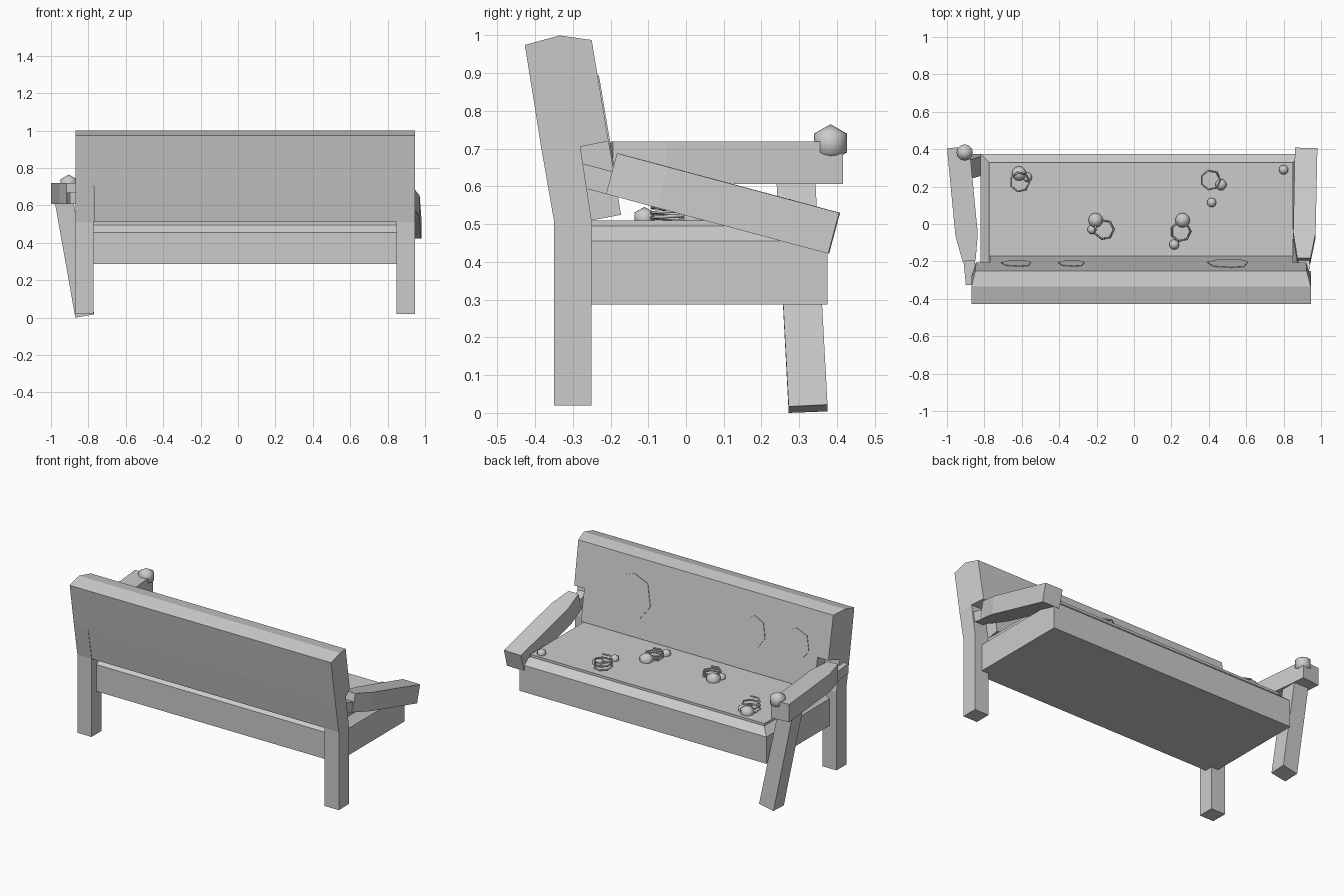
import bpy, bmesh, math
from mathutils import Vector, Matrix

if "Cube" in bpy.data.objects:
    bpy.data.objects.remove(bpy.data.objects["Cube"])


def loft(name, loops):
    """Closed solid from matching vertex loops."""
    bm = bmesh.new()
    rings = [[bm.verts.new(p) for p in lp] for lp in loops]
    n = len(rings[0])
    for a, b in zip(rings, rings[1:]):
        for i in range(n):
            j = (i + 1) % n
            bm.faces.new((a[i], a[j], b[j], b[i]))
    bm.faces.new(rings[0])
    bm.faces.new(rings[-1])
    bmesh.ops.recalc_face_normals(bm, faces=bm.faces)
    me = bpy.data.meshes.new(name)
    bm.to_mesh(me)
    bm.free()
    ob = bpy.data.objects.new(name, me)
    bpy.context.collection.objects.link(ob)
    return ob


def prism(name, profile, x0, x1, insets=None):
    """Side profile (y, z) extruded along x, optionally narrowed per point."""
    ins = insets or [0] * len(profile)
    return loft(name, [[(x0 + d, y, z) for (y, z), d in zip(profile, ins)],
                       [(x1 - d, y, z) for (y, z), d in zip(profile, ins)]])


def rect(x0, x1, y0, y1, z):
    return [(x0, y0, z), (x1, y0, z), (x1, y1, z), (x0, y1, z)]


def ball(name, x, y, z, r, segs=12, rings=3):
    bpy.ops.mesh.primitive_uv_sphere_add(segments=segs, ring_count=rings,
                                         radius=r, location=(x, y, z))
    ob = bpy.context.object
    ob.name = name
    bpy.ops.object.shade_smooth()


# Seat box with chamfered rim and slightly raised top
loft("seat", [rect(-0.82, 0.895, -0.30, 0.375, 0.287),
              rect(-0.82, 0.895, -0.30, 0.375, 0.455),
              rect(-0.775, 0.85, -0.255, 0.33, 0.495),
              rect(-0.775, 0.85, -0.255, 0.33, 0.51)])

# Backrest: wide upper cushion and narrower lower part between the legs
prism("backrest_upper",
      [(-0.384, 0.705), (-0.427, 0.975), (-0.335, 1.0), (-0.25, 0.988),
       (-0.205, 0.72), (-0.28, 0.705)],
      -0.87, 0.945, [0, 0, 0, 0.022, 0.025, 0])
prism("backrest_lower",
      [(-0.35, 0.51), (-0.384, 0.705), (-0.205, 0.72), (-0.172, 0.525),
       (-0.25, 0.51)], -0.77, 0.85)

# Back legs, bent to follow the backrest
for side, x in (("left", -0.87), ("right", 0.847)):
    prism("back_leg_" + side,
          [(-0.35, 0.02), (-0.35, 0.51), (-0.384, 0.705), (-0.28, 0.705),
           (-0.25, 0.51), (-0.25, 0.02)], x, x + 0.098)

# Splayed front leg (only the left one remains)
loft("front_leg",
     [[(-0.87, 0.272, 0.0), (-0.77, 0.272, 0.017),
       (-0.77, 0.375, 0.022), (-0.87, 0.375, 0.004)],
      rect(-0.978, -0.878, 0.24, 0.343, 0.61)])


def arm(name, matrix):
    """Armrest along y: tapered rear end and a thin tenon. Front at y=0."""
    def section(y, w, h):
        return [(-w, y, 0), (w, y, 0), (w, y, h), (-w, y, h)]
    for part, secs in (("", [(0, .06, .112), (-.47, .06, .112), (-.61, .035, .112)]),
                       ("_tenon", [(-.60, .03, .062), (-.738, .03, .062)])):
        ob = loft(name + part, [section(*s) for s in secs])
        ob.data.transform(matrix)


arm("arm_left", Matrix.Translation((-0.94, 0.41, 0.607))
    @ Matrix.Rotation(math.radians(5.5), 4, 'Z'))
arm("arm_right", Matrix.Translation((0.92, 0.378, 0.422))
    @ Matrix.Rotation(math.radians(-1.2), 4, 'Z')
    @ Matrix.Rotation(math.radians(-15), 4, 'X'))

# Knob on the left arm
ball("arm_knob", -0.905, 0.383, 0.715, 0.05)

# Lumps of stuffing on the seat
for i, (x, y, r) in enumerate([
        (-0.615, 0.27, 0.045), (-0.57, 0.25, 0.03), (-0.205, 0.02, 0.045),
        (-0.225, -0.03, 0.028), (0.26, 0.02, 0.045), (0.215, -0.11, 0.031),
        (0.465, 0.21, 0.035), (0.415, 0.115, 0.029), (0.80, 0.29, 0.029)]):
    ball("stuffing_%d" % i, x, y, 0.515, r)

# Coil springs poking out of the seat
for i, (x, y, top) in enumerate([(-0.61, 0.225, 0.575), (-0.16, -0.03, 0.545),
                                 (0.25, -0.04, 0.545), (0.41, 0.235, 0.57)]):
    cu = bpy.data.curves.new("spring_%d" % i, 'CURVE')
    cu.dimensions = '3D'
    cu.bevel_depth = 0.005
    cu.bevel_resolution = 0
    sp = cu.splines.new('POLY')
    n = 21
    sp.points.add(n - 1)
    for k in range(n):
        a = k * math.tau / 7
        sp.points[k].co = (x + 0.052 * math.cos(a), y + 0.052 * math.sin(a),
                           0.508 + (top - 0.508) * k / (n - 1), 1)
    bpy.context.collection.objects.link(bpy.data.objects.new("spring_%d" % i, cu))

# Thin torn patches lying on the front of the backrest
up = Vector((0, -0.166, 0.986))
out = Vector((0, 0.986, 0.166))
for i, (x, w, h) in enumerate([(0.50, 0.11, 0.13), (-0.335, 0.07, 0.09),
                               (-0.63, 0.08, 0.09)]):
    mid = Vector((x, -0.213, 0.765))
    shape = [(-.4, -1), (.6, -1), (1, -.4), (.8, .8), (.2, 1), (-.7, .7), (-1, -.3)]
    loft("torn_patch_%d" % i,
         [[mid + Vector((w * a, 0, 0)) + up * (h * b) + out * d for a, b in shape]
          for d in (-0.004, 0.004)])
